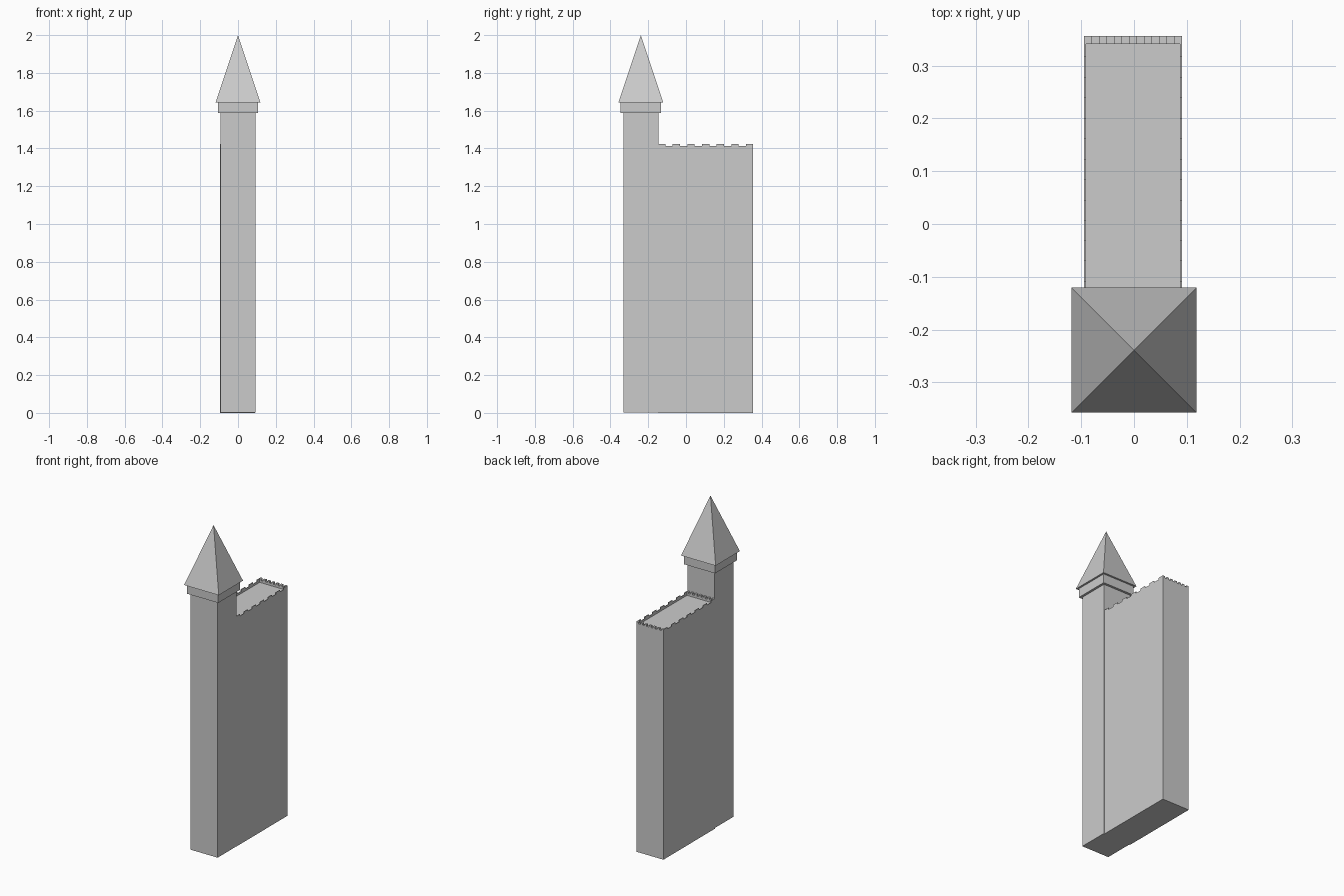
import bpy, bmesh
from mathutils import Vector

if "Cube" in bpy.data.objects:
    bpy.data.objects.remove(bpy.data.objects["Cube"])


def box(bm, lo, hi):
    lo, hi = Vector(lo), Vector(hi)
    verts = bmesh.ops.create_cube(bm, size=1)["verts"]
    for v in verts:
        v.co = [(lo[i] + hi[i]) / 2 + v.co[i] * (hi[i] - lo[i]) for i in range(3)]


def make(name, bm):
    mesh = bpy.data.meshes.new(name)
    bm.to_mesh(mesh)
    bm.free()
    obj = bpy.data.objects.new(name, mesh)
    bpy.context.collection.objects.link(obj)
    return obj


def box_object(name, lo, hi):
    bm = bmesh.new()
    box(bm, lo, hi)
    return make(name, bm)


def battlement(name, lo, hi, axis, z0, z1, z2, merlons=7):
    """Crenellated wall: stepped profile along axis, extruded through its thickness."""
    other = 1 - axis
    n = merlons * 2 - 1
    step = (hi[axis] - lo[axis]) / n
    pts = [(lo[axis], z0)]
    for i in range(n):
        z = z2 if i % 2 == 0 else z1
        pts += [(lo[axis] + i * step, z), (lo[axis] + (i + 1) * step, z)]
    pts.append((hi[axis], z0))
    bm = bmesh.new()
    verts = []
    for a, z in pts:
        co = [0, 0, z]
        co[axis], co[other] = a, lo[other]
        verts.append(bm.verts.new(co))
    face = bm.faces.new(verts)
    ext = bmesh.ops.extrude_face_region(bm, geom=[face], use_keep_orig=True)
    for v in [g for g in ext["geom"] if isinstance(g, bmesh.types.BMVert)]:
        v.co[other] = hi[other]
    bmesh.ops.recalc_face_normals(bm, faces=bm.faces)
    return make(name, bm)


# Main hall block with flat roof deck
X0, X1, Y0, Y1 = -0.095, 0.091, -0.148, 0.356
DECK, GAP, TOP = 1.40, 1.413, 1.424
box_object("main_block", (X0, Y0, 0), (X1, Y1, DECK))

# Battlements around the deck: thin on the long sides, thicker on the ends
T, E = 0.004, 0.0145
battlement("battlement_left", (X0, Y0), (X0 + T, Y1), 1, DECK, GAP, TOP)
battlement("battlement_right", (X1 - T, Y0), (X1, Y1), 1, DECK, GAP, TOP)
battlement("battlement_back", (X0, Y1 - E), (X1, Y1), 0, DECK, GAP, TOP)
battlement("battlement_front", (X0, Y0), (X1, Y0 + E), 0, DECK, GAP, TOP)

# Square tower shaft and collar
CY = -0.239


def tower_box(name, half, z0, z1):
    return box_object(name, (-half, CY - half, z0), (half, CY + half, z1))


tower_box("tower_shaft", 0.093, 0.003, 1.59)
tower_box("tower_collar", 0.107, 1.588, 1.643)

# Pyramid spire
bm = bmesh.new()
H = 0.1185
base = [bm.verts.new((sx * H, CY + sy * H, 1.643))
        for sx, sy in ((-1, -1), (1, -1), (1, 1), (-1, 1))]
apex = bm.verts.new((0, CY, 2.0))
bm.faces.new(base[::-1])
for i in range(4):
    bm.faces.new((base[i], base[(i + 1) % 4], apex))
make("tower_spire", bm)
